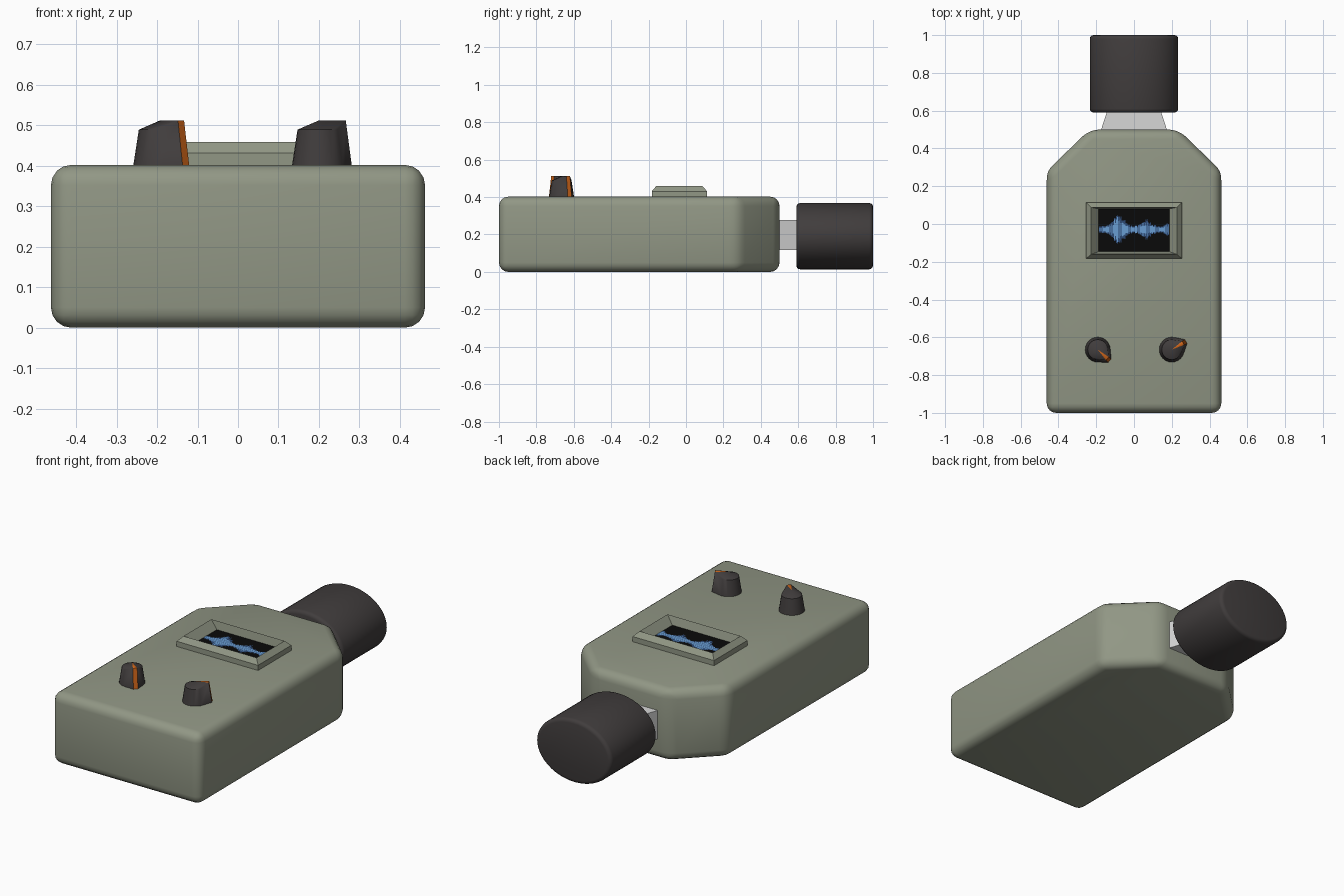
import bpy, bmesh, math, random
from mathutils import Matrix

if "Cube" in bpy.data.objects:
    bpy.data.objects.remove(bpy.data.objects["Cube"])

random.seed(4)


def mat(name, r, g, b):
    m = bpy.data.materials.new(name)
    m.diffuse_color = (r, g, b, 1)
    m.use_nodes = True
    m.node_tree.nodes["Principled BSDF"].inputs["Base Color"].default_value = m.diffuse_color
    return m


GREEN = mat("sage_green", 0.285, 0.31, 0.235)
DARK = mat("charcoal", 0.052, 0.046, 0.046)
ORANGE = mat("orange", 0.62, 0.13, 0.01)
GREY = mat("light_grey", 0.68, 0.68, 0.68)
BLACK = mat("screen_black", 0.003, 0.003, 0.003)
NAVY = mat("dark_blue", 0.025, 0.065, 0.17)
BLUE = mat("light_blue", 0.14, 0.34, 0.65)


def finish(bm, name, mats, bevel=0, segments=3, smooth=True, recalc=True):
    if recalc:
        bmesh.ops.recalc_face_normals(bm, faces=bm.faces[:])
    me = bpy.data.meshes.new(name)
    bm.to_mesh(me)
    bm.free()
    for m in mats:
        me.materials.append(m)
    ob = bpy.data.objects.new(name, me)
    bpy.context.collection.objects.link(ob)
    bpy.context.view_layer.objects.active = ob
    ob.select_set(True)
    if bevel:
        b = ob.modifiers.new("bevel", 'BEVEL')
        b.width, b.segments, b.limit_method = bevel, segments, 'ANGLE'
        b.angle_limit = math.radians(30)
        bpy.ops.object.modifier_apply(modifier="bevel")
    if smooth:
        bpy.ops.object.shade_smooth_by_angle(angle=math.radians(35))
    ob.select_set(False)
    return ob


def loft(bm, rings):
    for r, s in zip(rings, rings[1:]):
        for i in range(len(r)):
            j = (i + 1) % len(r)
            bm.faces.new((r[i], r[j], s[j], s[i]))


def prism(outline, z0, z1):
    bm = bmesh.new()
    lo, hi = [[bm.verts.new((x, y, z)) for x, y in outline] for z in (z0, z1)]
    loft(bm, [lo, hi])
    bm.faces.new(lo[::-1])
    bm.faces.new(hi)
    return bm


# body: box with clipped shoulders and rounded edges
half = [(0.462, -1), (0.462, 0.28), (0.235, 0.5)]
outline = half + [(-x, y) for x, y in reversed(half)]
finish(prism(outline, 0, 0.402), "body", [GREEN], 0.05, 4)

# neck between body and microphone
finish(prism([(0.19, 0.45), (0.135, 0.62), (-0.135, 0.62), (-0.19, 0.45)], 0.118, 0.278),
       "neck", [GREY], smooth=False)

# oval microphone head
bm = bmesh.new()
m = (Matrix.Translation((0, 0.795, 0.191)) @ Matrix.Diagonal((0.234, 1, 0.177, 1))
     @ Matrix.Rotation(math.pi / 2, 4, 'X'))
bmesh.ops.create_cone(bm, cap_ends=True, segments=48, radius1=1, radius2=1, depth=0.41, matrix=m)
finish(bm, "microphone_head", [DARK], 0.02, 3)

# screen frame: nested rectangles lofted into a raised rim
loops = [(0.253, -0.183, 0.113, 0.39), (0.253, -0.183, 0.113, 0.431),
         (0.227, -0.16, 0.088, 0.458), (0.187, -0.146, 0.08, 0.412)]
bm = bmesh.new()
loft(bm, [[bm.verts.new(p) for p in ((-x, a, z), (x, a, z), (x, b, z), (-x, b, z))]
          for x, a, b, z in loops])
finish(bm, "screen_frame", [GREEN], smooth=False, recalc=False)

# screen glass
finish(prism([(0.19, -0.149), (0.19, 0.083), (-0.19, 0.083), (-0.19, -0.149)], 0.405, 0.413),
       "screen", [BLACK], smooth=False)


# waveform: thin plates with two bursts, dark peaks under a bright core
def bump(x, c, w):
    return math.exp(-((x - c) / w) ** 2)


bm = bmesh.new()
count, width = 74, 0.372
step = width / count
for i in range(count):
    x = -width / 2 + step * (i + 0.5)
    amp = 0.018 + 0.055 * bump(x, -0.08, 0.038) + 0.034 * bump(x, 0.065, 0.03) + 0.018 * bump(x, 0.18, 0.012)
    amp *= random.uniform(0.75, 1.1)
    core = amp * random.uniform(0.45, 0.95)
    for h, z, k, idx in ((amp, 0.4145, 0.5, 0), (core, 0.4155, 0.4, 1)):
        w = step * k
        f = bm.faces.new([bm.verts.new((x + sx * w, -0.029 + sy * h, z))
                          for sx, sy in ((-1, -1), (1, -1), (1, 1), (-1, 1))])
        f.material_index = idx
finish(bm, "waveform", [NAVY, BLUE], smooth=False, recalc=False)


# knobs: hull of a tapered drum and a raised pointer with an orange stripe
def knob(name, x, y, angle):
    bm = bmesh.new()
    for r, z in ((0.067, 0.398), (0.053, 0.489)):
        for i in range(24):
            a = math.tau * i / 24
            bm.verts.new((r * math.cos(a), r * math.sin(a), z))
    stripe = {bm.verts.new(p) for p in ((0.087, -0.012, 0.398), (0.087, 0.012, 0.398),
                                        (0.07, -0.011, 0.512), (0.07, 0.011, 0.512), (0, 0, 0.512))}
    bmesh.ops.convex_hull(bm, input=bm.verts[:])
    for f in bm.faces:
        f.material_index = int(all(v in stripe for v in f.verts))
    loose = [v for v in bm.verts if not v.link_faces]
    bmesh.ops.delete(bm, geom=loose, context='VERTS')
    ob = finish(bm, name, [DARK, ORANGE])
    ob.location = (x, y, 0)
    ob.rotation_euler.z = math.radians(angle)


knob("left_knob", -0.192, -0.665, -43)
knob("right_knob", 0.2, -0.665, 30)
